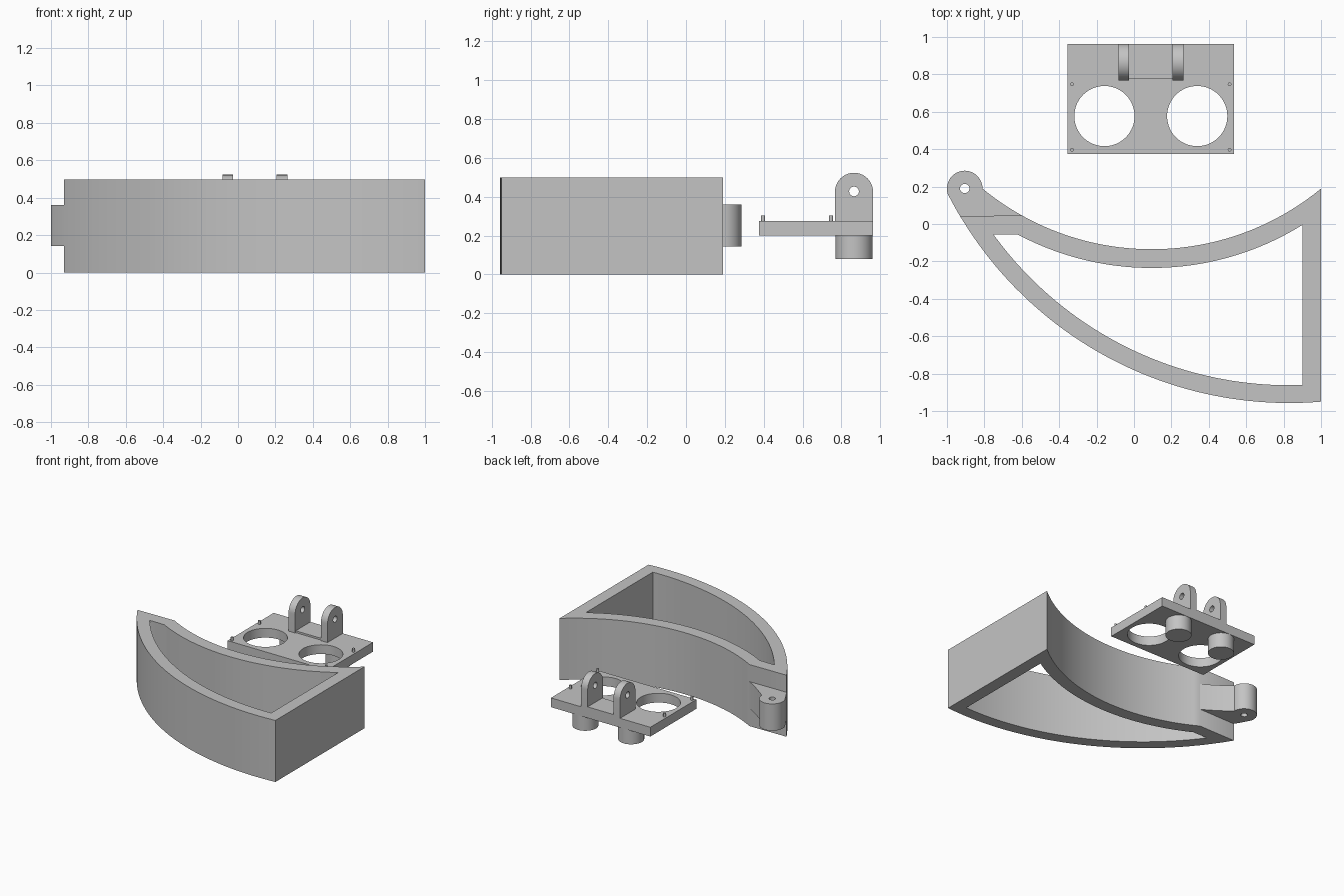
import bpy, bmesh, math
from mathutils import Vector

cube = bpy.data.objects.get("Cube")
if cube:
    bpy.data.objects.remove(cube, do_unlink=True)

grey = bpy.data.materials.new("plain grey")
grey.use_nodes = True
GREY = (0.55, 0.55, 0.55, 1)
grey.diffuse_color = GREY
grey.node_tree.nodes["Principled BSDF"].inputs["Base Color"].default_value = GREY


def prism(name, outline, low, high, axis="z"):
    """Extrude a closed outline along z, or a (y, z) outline along x."""
    place = (lambda a, b, t: (a, b, t)) if axis == "z" else (lambda a, b, t: (t, a, b))
    bm = bmesh.new()
    face = bm.faces.new([bm.verts.new(place(a, b, low)) for a, b in outline])
    grown = bmesh.ops.extrude_face_region(bm, geom=[face])["geom"]
    moved = [v for v in grown if isinstance(v, bmesh.types.BMVert)]
    bmesh.ops.translate(bm, verts=moved, vec=Vector(place(0, 0, high - low)))
    bmesh.ops.recalc_face_normals(bm, faces=bm.faces)
    mesh = bpy.data.meshes.new(name)
    bm.to_mesh(mesh)
    bm.free()
    mesh.materials.append(grey)
    obj = bpy.data.objects.new(name, mesh)
    bpy.context.collection.objects.link(obj)
    return obj


def round_arc(cx, cy, r, start=0, end=360, n=48):
    steps = n if end - start == 360 else n + 1
    angles = [math.radians(start + (end - start) * i / n) for i in range(steps)]
    return [(cx + r * math.cos(a), cy + r * math.sin(a)) for a in angles]


def low_arc(circle, x_from, x_to, n=40, grow=0):
    """Points on the lower half of a large circle between two x values."""
    cx, cy, r = circle
    xs = [x_from + (x_to - x_from) * i / n for i in range(n + 1)]
    return [(x, cy - math.sqrt((r + grow) ** 2 - (x - cx) ** 2)) for x in xs]


def cut(obj, cutters):
    for c in cutters:
        mod = obj.modifiers.new("cut", "BOOLEAN")
        mod.operation = "DIFFERENCE"
        mod.solver = "EXACT"
        mod.object = c
        c.hide_render = True
    graph = bpy.context.evaluated_depsgraph_get()
    mesh = bpy.data.meshes.new_from_object(obj.evaluated_get(graph))
    obj.modifiers.clear()
    obj.data = mesh
    for c in cutters:
        bpy.data.objects.remove(c, do_unlink=True)


parts = []
FRONT = (0.83, 1.093, 2.05)    # large circle of the front wall
BACK = (0.095, 1.29, 1.425)    # large circle of the back wall

# Curved open frame
frame = prism("curved_frame", low_arc(FRONT, -0.93, 1) + low_arc(BACK, 1, -0.6), 0, 0.498)
cavity = prism("cavity", low_arc(FRONT, -0.752, 0.9, grow=-0.095)
               + low_arc(BACK, 0.9, -0.62, grow=0.1), -0.1, 0.6)
cut(frame, [cavity])
parts.append(frame)

# Hinge lug on the frame's narrow end
lug = prism("hinge_lug", low_arc(FRONT, -0.998, -0.93, 6) + low_arc(BACK, -0.6, -0.811, 8)
            + round_arc(-0.905, 0.19, 0.095, 0, 180, 24), 0.143, 0.36)
cut(lug, [prism("lug_hole", round_arc(-0.905, 0.19, 0.025, n=24), 0, 0.5)])
parts.append(lug)

# Separate plate with two round openings
MID = 0.09
PLATE_TOP = 0.275
x0, x1, y0, y1 = MID - 0.445, MID + 0.445, 0.375, 0.963
plate = prism("plate", [(x0, y0), (x1, y0), (x1, y1), (x0, y1)], 0.2, PLATE_TOP)
cut(plate, [prism("opening", round_arc(MID + s * 0.248, 0.577, 0.161, n=64), 0.1, 0.4)
            for s in (-1, 1)])
parts.append(plate)

# Mirrored plate fittings
YC, R = 0.865, 0.098
for s, side in ((-1, "right"), (1, "left")):
    ear = prism("hinge_ear_" + side,
                [(YC - R, PLATE_TOP), (YC + R, PLATE_TOP)] + round_arc(YC, 0.425, R, 0, 180, 32),
                MID + s * 0.145 - 0.029, MID + s * 0.145 + 0.029, "x")
    cut(ear, [prism("ear_hole", round_arc(YC, 0.427, 0.025, n=24), -1, 1, "x")])
    peg = prism("round_foot_" + side, round_arc(MID + s * 0.205, YC, 0.096), 0.08, 0.2)
    parts += [ear, peg]
    for y, end in ((0.397, "front"), (0.747, "back")):
        parts.append(prism(f"pin_{end}_{side}", round_arc(MID + s * 0.421, y, 0.01, n=16),
                           PLATE_TOP, 0.303))

# Low strip between the ears
parts.append(prism("ear_strip", [(YC - 0.09, PLATE_TOP), (YC + R, PLATE_TOP),
                                 (YC + R, 0.29), (YC - 0.09, 0.29)],
                   MID - 0.116, MID + 0.116, "x"))

# Smooth curved walls, sharp edges
bpy.ops.object.select_all(action="DESELECT")
for p in parts:
    p.select_set(True)
bpy.context.view_layer.objects.active = parts[0]
bpy.ops.object.shade_smooth_by_angle(angle=math.radians(30))
